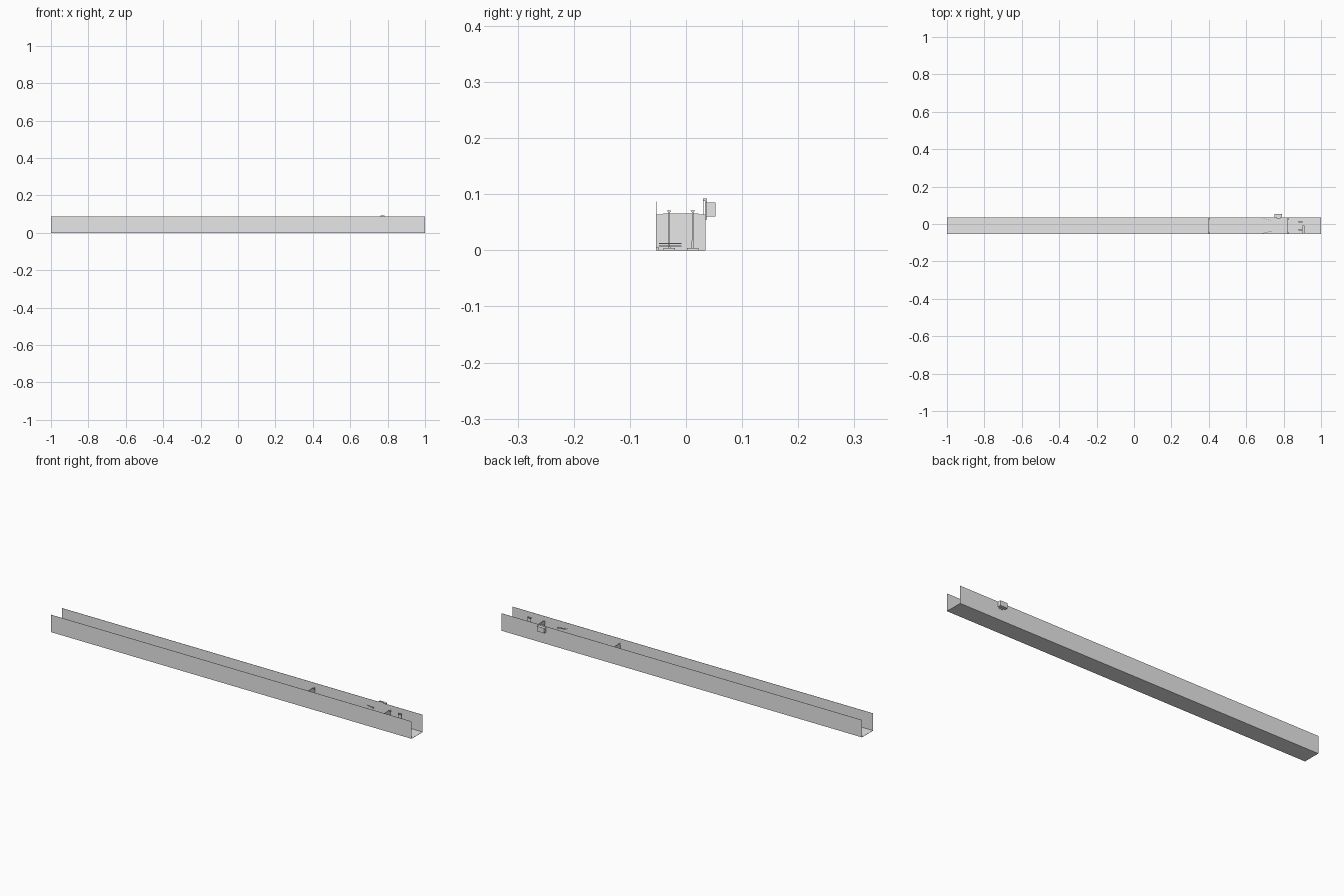
import bpy
import bmesh

cube = bpy.data.objects.get("Cube")
if cube:
    bpy.data.objects.remove(cube, do_unlink=True)

grey = bpy.data.materials.new("plain_grey")
grey.use_nodes = True
grey.diffuse_color = (0.8, 0.8, 0.8, 1)
grey.node_tree.nodes["Principled BSDF"].inputs["Base Color"].default_value = (0.8, 0.8, 0.8, 1)


def finish(name, bm):
    bmesh.ops.recalc_face_normals(bm, faces=bm.faces)
    mesh = bpy.data.meshes.new(name)
    bm.to_mesh(mesh)
    bm.free()
    mesh.materials.append(grey)
    obj = bpy.data.objects.new(name, mesh)
    bpy.context.collection.objects.link(obj)
    return obj


def extrude(name, points, start, end, axis="x"):
    """Extrude a flat outline along x (points are y, z) or z (points are x, y)."""
    bm = bmesh.new()
    if axis == "x":
        verts = [bm.verts.new((start, a, b)) for a, b in points]
        move = (end - start, 0, 0)
    else:
        verts = [bm.verts.new((a, b, start)) for a, b in points]
        move = (0, 0, end - start)
    face = bm.faces.new(verts)
    made = bmesh.ops.extrude_face_region(bm, geom=[face], use_keep_orig=True)
    moved = [v for v in made["geom"] if isinstance(v, bmesh.types.BMVert)]
    bmesh.ops.translate(bm, verts=moved, vec=move)
    return finish(name, bm)


def box(name, x, y, z):
    return extrude(name, [(y[0], z[0]), (y[1], z[0]), (y[1], z[1]), (y[0], z[1])], *x)


FRONT, BACK, TOP = -0.0535, 0.0345, 0.087
WALL = 0.001
LOW, HIGH = FRONT + WALL, BACK - WALL

# Long open channel
extrude("channel", [
    (FRONT, 0), (BACK, 0), (BACK, TOP), (HIGH, TOP),
    (HIGH, WALL), (LOW, WALL), (LOW, TOP), (FRONT, TOP)], -1, 1)

# Cross gates with bevelled top corners, edge posts and corner gussets
for name, x, half in (("inner", 0.4, 0.002), ("outer", 0.822, 0.001)):
    extrude(name + "_gate", [
        (LOW, WALL), (HIGH, WALL), (HIGH, 0.053), (HIGH - 0.012, 0.066),
        (LOW + 0.012, 0.066), (LOW, 0.053)], x - half, x + half)
    for side, y, s in (("front", LOW, 1), ("back", HIGH, -1)):
        box(f"{name}_{side}_post", (x - 0.003, x + 0.003),
            sorted((y, y + s * 0.002)), (WALL, 0.064))
        extrude(f"{name}_{side}_top_gusset",
                [(y, 0.064), (y + s * 0.011, 0.064), (y, 0.052)], x, x + 0.003)
        extrude(f"{name}_{side}_foot_gusset",
                [(y, WALL), (y + s * 0.011, WALL), (y, 0.012)], x, x + 0.003)

# Low rail along the front wall
box("floor_rail", (0.4, 0.91), (LOW, LOW + 0.004), (WALL, 0.005))

# Slanted guide vanes
for name, y, s in (("front", LOW, 1), ("back", HIGH, -1)):
    extrude(name + "_guide", [
        (0.68, y), (0.74, y + s * 0.015), (0.74, y + s * 0.016), (0.68, y + s * 0.001)],
        0.054, 0.06, "z")

# Stops with flared heads at the open end
for name, y in (("front", -0.03), ("back", 0.012)):
    extrude(name + "_stop", [
        (y - 0.002, WALL), (y + 0.002, WALL), (y + 0.001, 0.067),
        (y + 0.004, 0.071), (y - 0.004, 0.071), (y - 0.001, 0.067)], 0.88, 0.9)
    box(name + "_stop_base", (0.875, 0.905), (y - 0.01, y + 0.01), (WALL, 0.004))
for i, z in enumerate((0.007, 0.011)):
    box(f"latch_bar_{i}", (0.9, 0.912), (-0.048, -0.008), (z, z + 0.002))

# Control box hung over the back wall
box("control_box", (0.75, 0.79), (0.036, 0.0525), (0.06, 0.085))
box("hanger_top", (0.762, 0.782), (0.03, 0.037), (0.088, 0.092))
box("hanger_inner", (0.762, 0.782), (0.03, 0.0315), (0.055, 0.09))
box("hanger_outer", (0.762, 0.782), (0.0345, 0.037), (0.055, 0.09))
